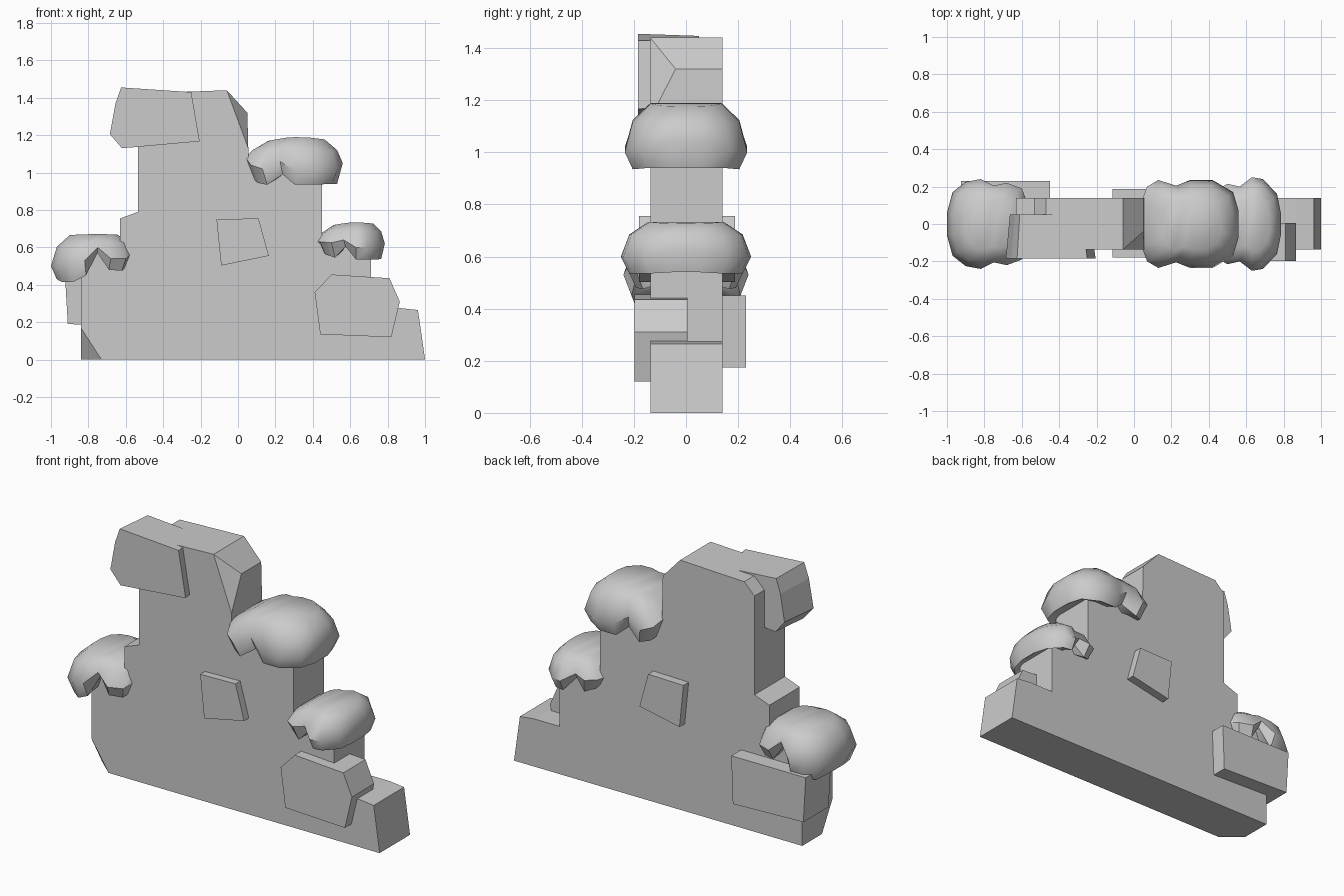
import bpy, bmesh

if "Cube" in bpy.data.objects:
    bpy.data.objects.remove(bpy.data.objects["Cube"])


def finish(bm, name):
    bmesh.ops.recalc_face_normals(bm, faces=bm.faces)
    me = bpy.data.meshes.new(name)
    bm.to_mesh(me)
    bm.free()
    ob = bpy.data.objects.new(name, me)
    bpy.context.collection.objects.link(ob)
    return ob


def prism(name, pts, y0, y1, chipped=None, back=(1, 1)):
    """Extrude an x-z profile from y0 to y1. chipped = {point index: y of its knocked-back front corner}."""
    chipped = chipped or {}
    bm = bmesh.new()
    n = len(pts)
    cx = sum(p[0] for p in pts) / n
    cz = sum(p[1] for p in pts) / n
    a = [bm.verts.new((x, chipped.get(i, y0), z)) for i, (x, z) in enumerate(pts)]
    b = [bm.verts.new((cx + (x - cx) * back[0], y1, cz + (z - cz) * back[1])) for x, z in pts]
    bm.faces.new([v for i, v in enumerate(a) if i not in chipped])
    bm.faces.new(b[::-1])
    for i in chipped:
        bm.faces.new((a[i - 1], a[i], a[(i + 1) % n]))
    for i in range(n):
        j = (i + 1) % n
        bm.faces.new((a[i], a[j], b[j], b[i]))
    return finish(bm, name)


def clump(name, rows, top, centre, droop):
    """Lobed cushion: rows are (x, half width, underside z, widest z) from left to right."""
    bm = bmesh.new()
    loop = [(x, -y, lo, mid) for x, y, lo, mid in rows]
    loop += [(x, y, lo, mid) for x, y, lo, mid in rows[::-1]]

    def ring(s, low, rise):
        out = []
        for x, y, lo, mid in loop:
            px = centre + (x - centre) * s
            peak = top - droop * (px - centre) ** 2
            z = lo + low if rise is None else mid + (peak - mid) * rise
            out.append(bm.verts.new((px, y * s, z)))
        return out

    rings = [ring(0.62, 0.03, None), ring(0.87, 0, None), ring(1.0, 0, 0),
             ring(0.87, 0, 0.62), ring(0.58, 0, 0.97)]
    n = len(loop)
    for r0, r1 in zip(rings, rings[1:]):
        for i in range(n):
            j = (i + 1) % n
            bm.faces.new((r0[i], r0[j], r1[j], r1[i]))
    # close top and underside with strips running front to back
    for r in (rings[0], rings[-1]):
        for i in range(n // 2 - 1):
            bm.faces.new((r[i], r[i + 1], r[n - 2 - i], r[n - 1 - i]))
    ob = finish(bm, name)
    bpy.ops.object.select_all(action='DESELECT')
    bpy.context.view_layer.objects.active = ob
    ob.select_set(True)
    bpy.ops.object.shade_smooth_by_angle(angle=0.75)
    return ob


# stepped ruined wall with two broken front corners
prism("wall", [(-0.84, 0), (-0.73, 0), (1.0, 0), (0.962, 0.265), (0.87, 0.275), (0.71, 0.275),
               (0.71, 0.63), (0.45, 0.63), (0.45, 1.05), (0.055, 1.05), (0.055, 1.13),
               (0.05, 1.32), (-0.06, 1.44), (-0.47, 1.425), (-0.535, 1.36), (-0.535, 0.79),
               (-0.63, 0.755), (-0.63, 0.58), (-0.84, 0.58), (-0.84, 0.17)], -0.137, 0.14,
      chipped={0: -0.04, 11: -0.04})

# protruding stones
prism("top_stone", [(-0.685, 1.205), (-0.655, 1.37), (-0.625, 1.455), (-0.25, 1.43),
                    (-0.205, 1.167), (-0.62, 1.13)], -0.185, 0.05, back=(0.88, 0.95))
prism("lower_front_stone", [(0.41, 0.36), (0.5, 0.455), (0.81, 0.435), (0.865, 0.31),
                            (0.82, 0.12), (0.44, 0.135)], -0.197, 0.005)
prism("lower_back_stone", [(-0.925, 0.45), (-0.91, 0.19), (-0.46, 0.175), (-0.45, 0.45)],
      0.0, 0.23)
prism("middle_stone", [(-0.115, 0.75), (0.11, 0.755), (0.165, 0.555), (-0.09, 0.503)],
      -0.18, 0.188)

# plant cushions on the three ledges
clump("upper_foliage", [(0.04, 0.12, 0.975, 1.08), (0.07, 0.2, 0.945, 1.04),
                        (0.13, 0.235, 0.935, 1.02), (0.225, 0.205, 0.99, 1.06),
                        (0.3, 0.235, 0.935, 1.01), (0.42, 0.235, 0.935, 1.0),
                        (0.53, 0.17, 0.94, 1.01), (0.56, 0.07, 0.94, 1.05)], 1.195, 0.33, 0.8)
clump("right_foliage", [(0.415, 0.1, 0.6, 0.63), (0.44, 0.18, 0.565, 0.63),
                        (0.5, 0.215, 0.545, 0.625), (0.565, 0.2, 0.605, 0.64),
                        (0.63, 0.25, 0.535, 0.6), (0.69, 0.24, 0.535, 0.6),
                        (0.765, 0.16, 0.535, 0.6), (0.785, 0.06, 0.54, 0.62)], 0.737, 0.64, 0.9)
clump("left_foliage", [(-1.0, 0.06, 0.43, 0.5), (-0.97, 0.17, 0.415, 0.5),
                       (-0.9, 0.225, 0.415, 0.515), (-0.82, 0.24, 0.45, 0.53),
                       (-0.75, 0.205, 0.57, 0.6), (-0.68, 0.22, 0.48, 0.54),
                       (-0.6, 0.19, 0.475, 0.54), (-0.565, 0.1, 0.5, 0.57)], 0.675, -0.76, 0.2)
